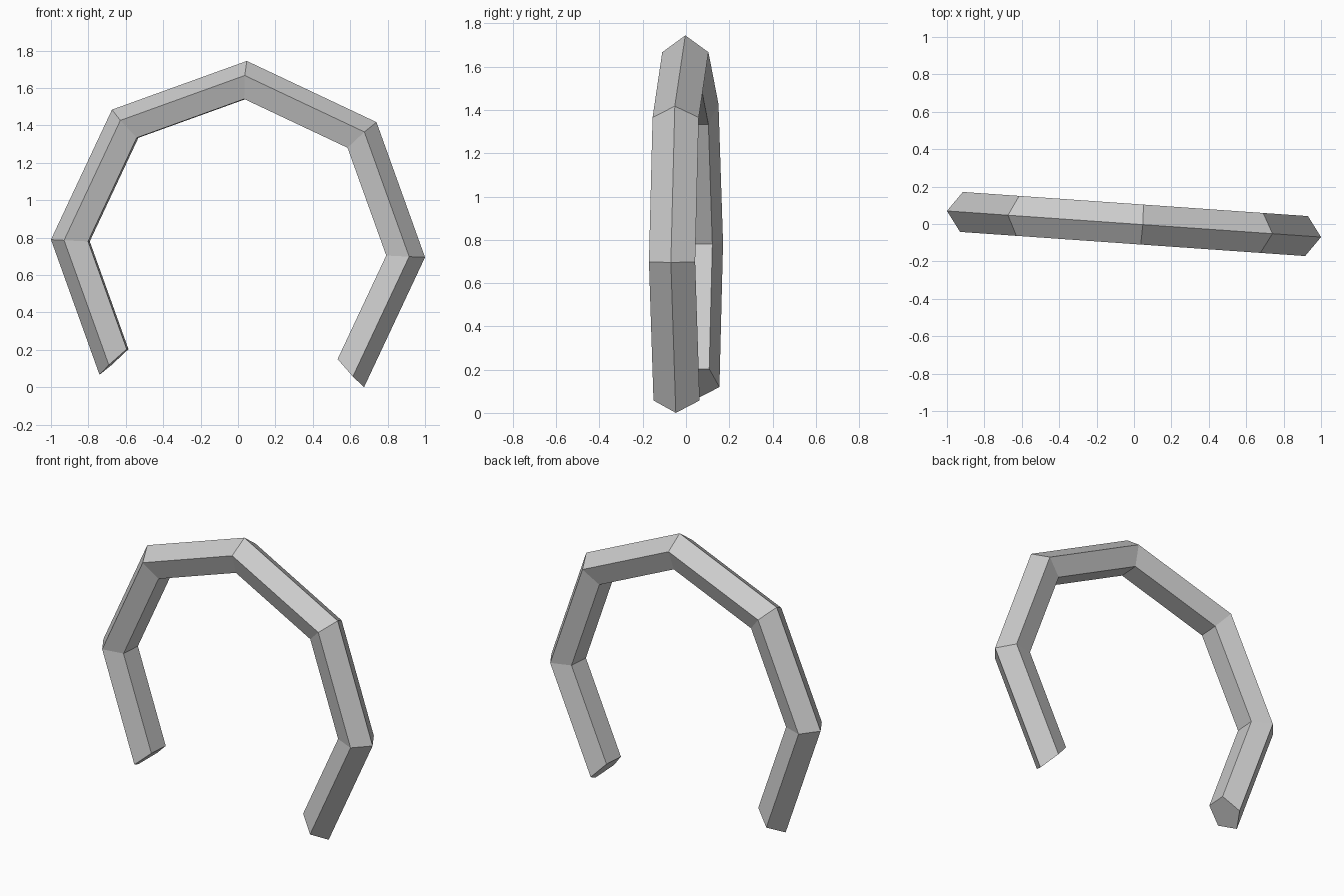
import bpy, bmesh
from math import sin, cos, pi, radians

if "Cube" in bpy.data.objects:
    bpy.data.objects.remove(bpy.data.objects["Cube"])

RING_R, TUBE_R = 0.891, 0.1125      # ring centreline and tube radius
SIDES, STEPS = 5, 6                 # pentagon tube, six of eight ring segments
START, YAW = radians(-47.7), radians(-4)
CENTRE_Z = (RING_R + TUBE_R) * -sin(START)

bm = bmesh.new()

# Pentagonal sections, one corner pointing outwards
rings = []
for i in range(STEPS + 1):
    a = START + i * pi / 4
    ring = []
    for j in range(SIDES):
        t = 2 * pi * j / SIDES
        r, y = RING_R + TUBE_R * cos(t), TUBE_R * sin(t)
        x, z = r * cos(a), r * sin(a)
        ring.append(bm.verts.new((x * cos(YAW) - y * sin(YAW),
                                  x * sin(YAW) + y * cos(YAW),
                                  z + CENTRE_Z)))
    rings.append(ring)

# Tube walls
for p, q in zip(rings, rings[1:]):
    for j in range(SIDES):
        k = (j + 1) % SIDES
        bm.faces.new((p[j], p[k], q[k], q[j]))

# End caps
bm.faces.new(rings[0])
bm.faces.new(rings[-1])
bmesh.ops.recalc_face_normals(bm, faces=bm.faces[:])

mesh = bpy.data.meshes.new("open_ring")
bm.to_mesh(mesh)
bm.free()
bpy.context.collection.objects.link(bpy.data.objects.new("open_ring", mesh))
